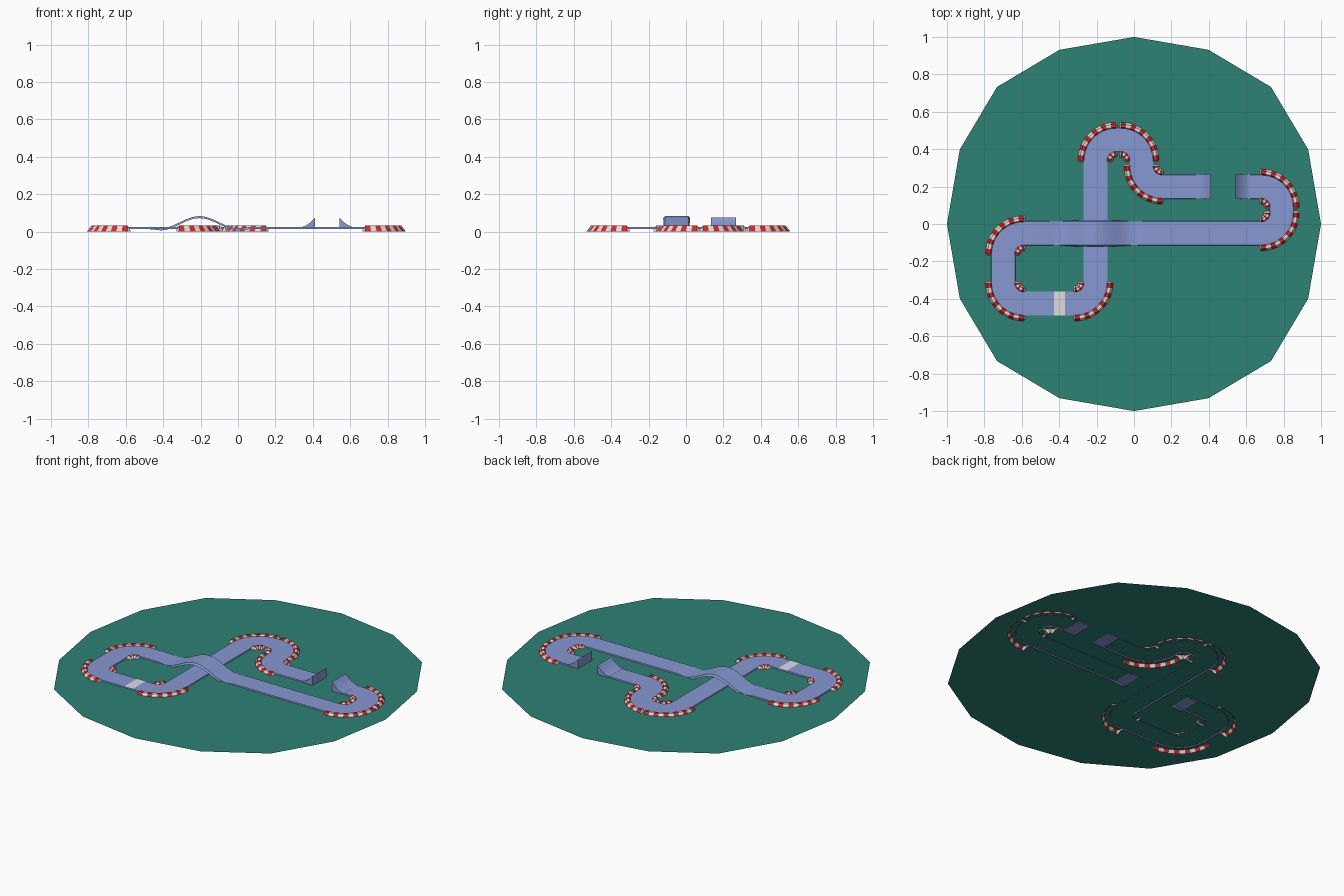
import bpy, bmesh, math
from mathutils import Vector

if "Cube" in bpy.data.objects:
    bpy.data.objects.remove(bpy.data.objects["Cube"])

GROUND_Z, TOP_Z = 0.018, 0.024
HALF, RADIUS = 0.067, 0.11


def material(name, rgb):
    m = bpy.data.materials.new(name)
    m.diffuse_color = (*rgb, 1)
    m.use_nodes = True
    m.node_tree.nodes["Principled BSDF"].inputs["Base Color"].default_value = m.diffuse_color
    return m


green = material("grass green", (0.027, 0.225, 0.178))
blue = material("track blue", (0.245, 0.315, 0.645))
red = material("kerb red", (0.72, 0.018, 0.022))
white = material("kerb white", (0.76, 0.73, 0.68))
pale = material("start line white", (0.74, 0.72, 0.76))


def make(name, verts, faces, mats, indices=None, up=False, smooth=True):
    """Mesh object from points; up=True turns every face upwards."""
    me = bpy.data.meshes.new(name)
    me.from_pydata([tuple(v) for v in verts], [], faces)
    for m in mats:
        me.materials.append(m)
    if indices:
        me.polygons.foreach_set("material_index", indices)
    bm = bmesh.new()
    bm.from_mesh(me)
    if up:
        bm.normal_update()
        bmesh.ops.reverse_faces(bm, faces=[f for f in bm.faces if f.normal.z < 0])
    else:
        bmesh.ops.recalc_face_normals(bm, faces=bm.faces)
    bm.to_mesh(me)
    bm.free()
    ob = bpy.data.objects.new(name, me)
    bpy.context.collection.objects.link(ob)
    if smooth:
        bpy.ops.object.select_all(action='DESELECT')
        bpy.context.view_layer.objects.active = ob
        ob.select_set(True)
        bpy.ops.object.shade_smooth_by_angle(angle=math.radians(25))
    return ob


def fillet(a, b, c, n):
    """Frames (point, tangent) round the corner b, and the turn sign."""
    d0, d1 = (b - a).normalized(), (c - b).normalized()
    turn = 1 if d0.cross(d1) > 0 else -1
    centre = b - d0 * RADIUS + d1 * RADIUS
    frames = []
    for i in range(n + 1):
        t = math.pi / 2 * i / n
        frames.append((centre - d1 * RADIUS * math.cos(t) + d0 * RADIUS * math.sin(t),
                       d0 * math.cos(t) + d1 * math.sin(t)))
    return frames, turn


def bump(p):
    """Bridge height: rises over the crossing, dips slightly at both feet."""
    d = abs(p.x + 0.206)
    if abs(p.y + 0.05) > 0.001 or d > 0.26:
        return 0
    if d < 0.21:
        return 0.0325 * (1 + math.cos(math.pi * d / 0.21)) - 0.006
    return -0.006 * (0.26 - d) / 0.05


# ground disc, slightly squarer than a circle
ring = []
for k in range(16):
    r = (1.0, 1.013, 1.036, 1.013)[k % 4]
    a = math.radians(90 * (k // 4) + (0, 23.2, 45, 66.8)[k % 4])
    ring.append((r * math.cos(a), r * math.sin(a), GROUND_Z))
make("ground_disc", ring, [list(range(16))], [green], up=True, smooth=False)

# centre line of the circuit, from one jump ramp round to the other
corners = [Vector(p) for p in [(.545, .2), (.79, .2), (.79, -.05), (-.7, -.05), (-.7, -.425),
                               (-.206, -.425), (-.206, .45), (.04, .45), (.04, .2), (.41, .2)]]
path = [(corners[0], Vector((1, 0)))]
for i in range(1, len(corners) - 1):
    arc, _ = fillet(*corners[i - 1:i + 2], 12)
    if i == 3:      # extra sections along the bridge
        path += [(Vector((0.06 - 0.532 * k / 40, -0.05)), Vector((-1, 0))) for k in range(41)]
    path += arc
path.append((corners[-1], Vector((1, 0))))

# track deck: top with short sloping skirts
verts, faces = [], []
for p, t in path:
    nrm, h = Vector((-t.y, t.x)), bump(p)
    w = HALF + max(h, 0) * 0.09
    for off, z in ((-w, .013), (-.063, TOP_Z), (.063, TOP_Z), (w, .013), (.060, .0195), (-.060, .0195)):
        q = p + nrm * off
        verts.append((q.x, q.y, z + h))
for s in range(len(path) - 1):
    for k in range(6):
        a, b = s * 6 + k, s * 6 + (k + 1) % 6
        faces.append((a, b, b + 6, a + 6))
last = 6 * (len(path) - 1)
faces += [[0, 1, 2, 3, 4, 5], [last + k for k in range(6)]]
make("track_deck", verts, faces, [blue])

# jump ramps: solid wedges with a curved top
for name, lip, way in (("jump_ramp_left", .412, -1), ("jump_ramp_right", .543, 1)):
    n = 8
    prof = [(lip + way * .078 * (1 - k / n), TOP_Z + .0005 + .05 * (k / n) ** 1.8) for k in range(n + 1)]
    prof += [(lip, .013), (lip + way * .078, .013)]
    m = len(prof)
    verts = [(x, .2 + side * HALF, z) for side in (-1, 1) for x, z in prof]
    faces = [list(range(m)), list(range(m, 2 * m))]
    faces += [(k, (k + 1) % m, (k + 1) % m + m, k + m) for k in range(m)]
    make(name, verts, faces, [blue])

# striped kerbs inside and outside every corner
KERB = ((.108, 0), (.083, .032), (.067, .032), (.060, .022))
for i in range(1, len(corners) - 1):
    for side_name, count in (("outer", 11), ("inner", 5)):
        arc, turn = fillet(*corners[i - 1:i + 2], count)
        side = -turn if side_name == "outer" else turn
        (p0, t0), (p1, t1) = arc[0], arc[-1]
        frames = [(p0 - t0 * .014, t0, 0)] + [(p, t, 1) for p, t in arc] + [(p1 + t1 * .014, t1, 0)]
        verts, faces, idx = [], [], []
        for p, t, full in frames:
            nrm = Vector((-t.y, t.x)) * side
            for off, z in KERB:
                q = p + nrm * off
                verts.append((q.x, q.y, z * (1 if full else 0.3)))
        for s in range(len(frames) - 1):
            for k in range(3):
                a = s * 4 + k
                faces.append((a, a + 1, a + 5, a + 4))
                idx.append(s % 2)
        make(f"kerb_{side_name}_{i}", verts, faces, [white, red], idx, up=True)

# start line plate
x0, x1, y0, y1, z = -.428, -.37, -.488, -.362, TOP_Z + .001
make("start_line", [(x0, y0, z), (x1, y0, z), (x1, y1, z), (x0, y1, z)], [(0, 1, 2, 3)],
     [pale], up=True, smooth=False)
